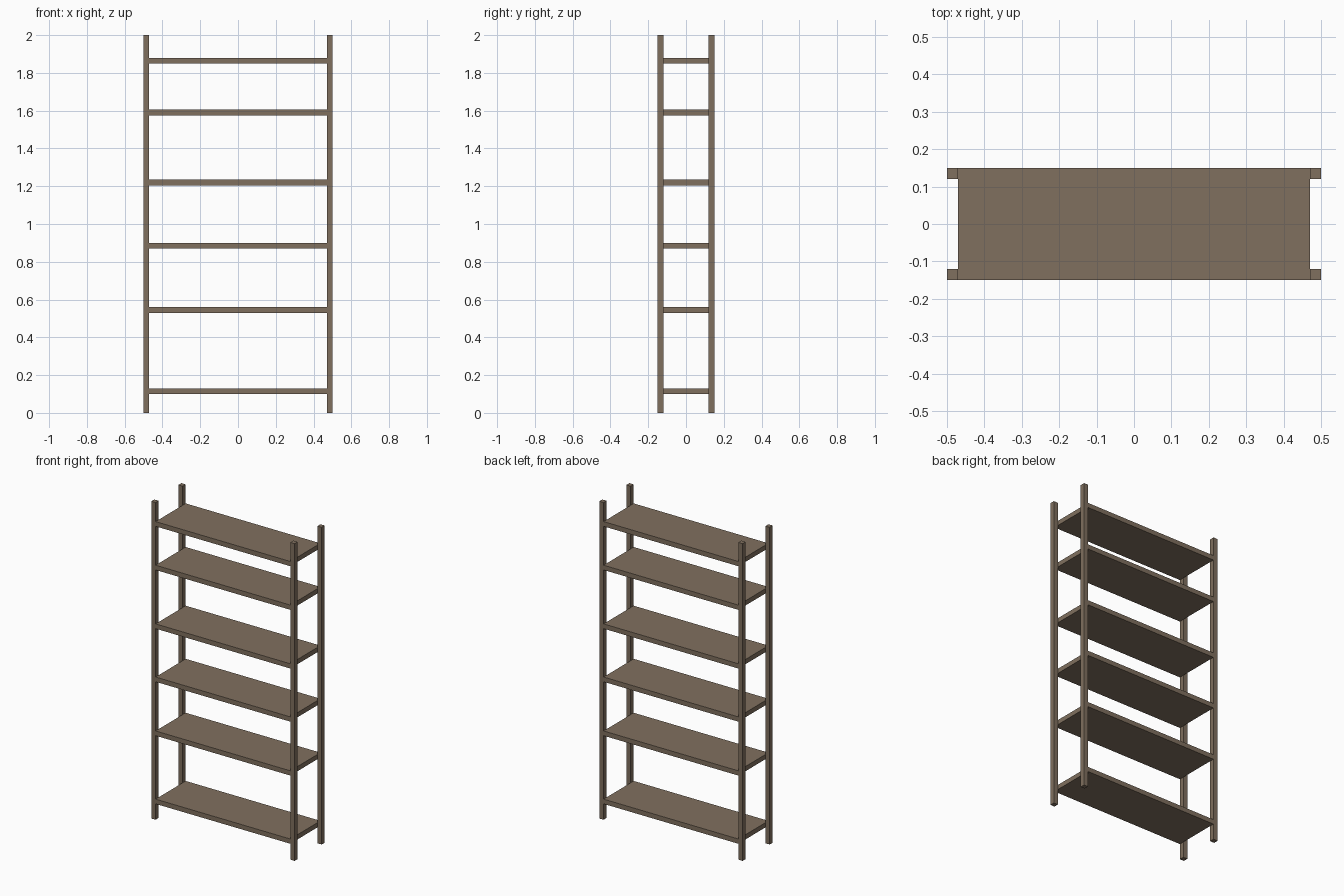
import bpy
import bmesh

if "Cube" in bpy.data.objects:
    bpy.data.objects.remove(bpy.data.objects["Cube"])

# One wood colour for the whole unit
wood = bpy.data.materials.new("brown wood")
wood.diffuse_color = (0.216, 0.162, 0.114, 1)
wood.use_nodes = True
wood.node_tree.nodes["Principled BSDF"].inputs["Base Color"].default_value = wood.diffuse_color

WIDTH, DEPTH, HEIGHT = 1.0, 0.30, 2.0
POST = 0.03
THICK = 0.03


def box(name, center, size):
    mesh = bpy.data.meshes.new(name)
    bm = bmesh.new()
    bmesh.ops.create_cube(bm, size=1)
    for v in bm.verts:
        v.co = [c + s * k for c, s, k in zip(center, size, v.co)]
    bm.to_mesh(mesh)
    bm.free()
    mesh.materials.append(wood)
    obj = bpy.data.objects.new(name, mesh)
    bpy.context.collection.objects.link(obj)
    return obj


# Four corner posts
for sx, side in ((-1, "left"), (1, "right")):
    for sy, end in ((-1, "front"), (1, "back")):
        box(f"{end}_{side}_post",
            (sx * (WIDTH - POST) / 2, sy * (DEPTH - POST) / 2, HEIGHT / 2),
            (POST, POST, HEIGHT))

# Six shelves between the posts, placed by their top height
for i, top in enumerate((0.13, 0.56, 0.90, 1.235, 1.605, 1.88), 1):
    box(f"shelf_{i}", (0, 0, top - THICK / 2),
        (WIDTH - 2 * POST, DEPTH, THICK))
